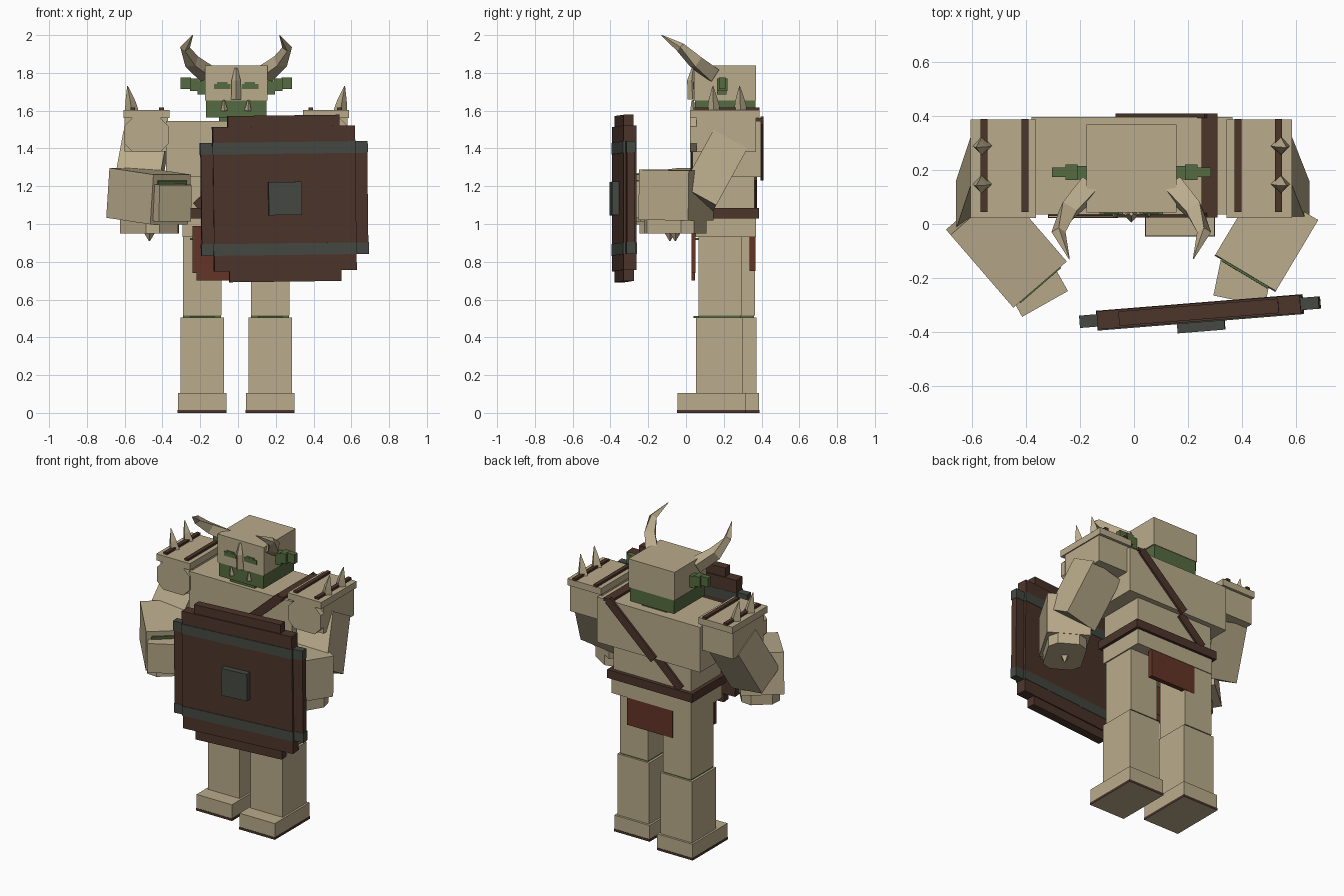
import bpy, bmesh, math
from mathutils import Vector, Matrix, Euler

if "Cube" in bpy.data.objects:
    bpy.data.objects.remove(bpy.data.objects["Cube"])


def material(name, rgb):
    m = bpy.data.materials.new(name)
    m.diffuse_color = (*rgb, 1)
    m.use_nodes = True
    m.node_tree.nodes["Principled BSDF"].inputs["Base Color"].default_value = m.diffuse_color
    return m


BONE = material("bone tan", (0.49, 0.41, 0.26))
GREEN = material("green skin", (0.09, 0.145, 0.05))
WOOD = material("dark brown", (0.072, 0.035, 0.023))
IRON = material("dark iron", (0.06, 0.067, 0.055))
CLOTH = material("red brown cloth", (0.125, 0.034, 0.02))


def finish(name, bm, mat, matrix=None):
    bmesh.ops.recalc_face_normals(bm, faces=bm.faces)
    me = bpy.data.meshes.new(name)
    bm.to_mesh(me)
    bm.free()
    ob = bpy.data.objects.new(name, me)
    me.materials.append(mat)
    if matrix:
        ob.matrix_world = matrix
    bpy.context.collection.objects.link(ob)
    return ob


def box(name, x, y, z, mat, matrix=None):
    """Box between the given (low, high) ranges."""
    bm = bmesh.new()
    bmesh.ops.create_cube(bm, size=1)
    for v in bm.verts:
        v.co = [(r[0] + r[1]) / 2 + c * (r[1] - r[0]) for c, r in zip(v.co, (x, y, z))]
    return finish(name, bm, mat, matrix)


def beam(name, p0, p1, width, height, mat, side=None):
    """Box running from p0 to p1; width is measured along the side direction."""
    p0, p1 = Vector(p0), Vector(p1)
    d = (p1 - p0).normalized()
    s = Vector(side) if side else d.cross((0, 0, 1))
    s = (s - d * s.dot(d)).normalized()
    n = s.cross(d)
    rot = Matrix((s, d, n)).transposed().to_4x4()
    m = Matrix.Translation((p0 + p1) / 2) @ rot
    h = (p1 - p0).length / 2
    return box(name, (-width / 2, width / 2), (-h, h), (-height / 2, height / 2), mat, m)


def loft(name, path, radii, mat, sides=4):
    """Tapered tube through the path points."""
    bm = bmesh.new()
    pts = [Vector(p) for p in path]
    rings = []
    for i, (p, r) in enumerate(zip(pts, radii)):
        d = (pts[min(i + 1, len(pts) - 1)] - pts[max(i - 1, 0)]).normalized()
        s = d.cross((0, 1, 0)).normalized()
        t = s.cross(d)
        rings.append([bm.verts.new(p + r * (s * math.cos(a) + t * math.sin(a)))
                      for a in (2 * math.pi * k / sides for k in range(sides))])
    for a, b in zip(rings, rings[1:]):
        for k in range(sides):
            bm.faces.new((a[k], a[(k + 1) % sides], b[(k + 1) % sides], b[k]))
    bm.faces.new(rings[0])
    bm.faces.new(rings[-1])
    return finish(name, bm, mat)


def cut_plate(name, hx, hy, hz, cut, mat, matrix):
    """Plate with clipped corners, thick along local y."""
    prof = [(hx, hz - cut), (hx - cut, hz), (cut - hx, hz), (-hx, hz - cut),
            (-hx, cut - hz), (cut - hx, -hz), (hx - cut, -hz), (hx, cut - hz)]
    bm = bmesh.new()
    a, b = [[bm.verts.new((x, y, z)) for x, z in prof] for y in (-hy, hy)]
    bm.faces.new(a)
    bm.faces.new(b)
    for k in range(8):
        bm.faces.new((a[k], a[(k + 1) % 8], b[(k + 1) % 8], b[k]))
    return finish(name, bm, mat, matrix)


# Legs, the left one set a little forward
for side, cx, dy in (("right", -0.19, 0.07), ("left", 0.17, 0.0)):
    sole = box(side + "_sole", (cx - .13, cx + .13), (-.047 + dy, .318 + dy), (0, .015), WOOD)
    sole.data.materials.append(BONE)
    for f in sole.data.polygons:
        f.material_index = int(f.normal.z < -0.5)
    box(side + "_foot", (cx - .128, cx + .128), (-.045 + dy, .316 + dy), (.015, .105), BONE)
    box(side + "_shin", (cx - .115, cx + .115), (.053 + dy, .302 + dy), (.105, .505), BONE)
    box(side + "_thigh", (cx - .102, cx + .102), (.065 + dy, .295 + dy), (.515, .93), BONE)
    box(side + "_knee", (cx - .1, cx + .1), (.065 + dy, .29 + dy), (.50, .52), GREEN)
    for n, z, h in (("ankle", .11, .055), ("knee", .507, .116), ("hip", .92, .105)):
        box(f"{side}_{n}_skin", (cx - .065, cx + .065), (.175 + dy - h - .02, .175 + dy + .1),
            (z - .005, z + .005), GREEN)

# Torso, belt and cloths
box("pelvis", (-.295, .28), (.05, .37), (.93, 1.03), BONE)
box("belt", (-.315, .30), (.03, .387), (1.03, 1.085), WOOD)
box("belly", (-.29, .272), (.05, .362), (1.085, 1.26), BONE)
box("chest", (-.38, .365), (.035, .397), (1.25, 1.545), BONE)
box("neck", (-.10, .08), (.06, .34), (1.54, 1.58), GREEN)
box("front_cloth", (-.24, .22), (.028, .05), (.74, .99), CLOTH)
box("front_cloth_hem", (-.22, .20), (.03, .048), (.70, .74), CLOTH)
box("back_cloth", (-.16, .17), (.337, .367), (.75, .94), CLOTH)

# Diagonal strap, hugging the chest and belly on both sides
up, mid, low = (.28, 1.55), (-.05, 1.25), (-.22, 1.09)
for n, yc, yb in (("front", .033, .046), ("back", .402, .367)):
    beam(f"{n}_chest_strap", (up[0], yc, up[1]), (mid[0], yc, mid[1]), .016, .055, WOOD, (0, 1, 0))
    beam(f"{n}_belly_strap", (mid[0], yb, mid[1]), (low[0], yb, low[1]), .016, .055, WOOD, (0, 1, 0))
box("shoulder_strap", (.25, .31), (.025, .41), (1.54, 1.56), WOOD)

# Head and helmet
box("jaw", (-.17, .15), (.047, .367), (1.565, 1.66), GREEN)
box("helmet", (-.176, .157), (.042, .37), (1.655, 1.84), BONE)
HX = -.01
loft("nose_guard", [(HX, .035, 1.66), (HX, .03, 1.76), (HX, .038, 1.825)], (.026, .024, .008), BONE)
for s, n in ((-1, "right"), (1, "left")):
    def span(a, b):
        return tuple(sorted((HX + s * a, HX + s * b)))
    box(n + "_eye", span(.03, .118), (.036, .05), (1.715, 1.742), GREEN)
    box(n + "_brow", span(.045, .10), (.037, .05), (1.742, 1.752), GREEN)
    loft(n + "_tusk", [(HX + s * .062, .04, 1.60), (HX + s * .066, .035, 1.655)], (.018, .006), BONE)
    box(n + "_ear_base", span(.16, .205), (.165, .215), (1.685, 1.76), GREEN)
    box(n + "_ear", span(.20, .245), (.163, .22), (1.705, 1.77), GREEN)
    box(n + "_ear_tip", span(.24, .295), (.175, .21), (1.715, 1.775), GREEN)
    loft(n + "_horn", [(HX + s * .155, .135, 1.795), (HX + s * .235, .05, 1.86),
                       (HX + s * .27, -.03, 1.935), (HX + s * .23, -.13, 2.0)],
         (.052, .043, .026, .002), BONE)

# Shoulder armour with straps and spikes
for s, n in ((-1, "right"), (1, "left")):
    cx = -.01 + s * .475
    box(n + "_shoulder", (cx - .115, cx + .115), (.055, .37), (1.385, 1.565), BONE)
    cut_plate(n + "_shoulder_front", .118, .018, .09, .045, BONE,
              Matrix.Translation((cx, .04, 1.472)))
    box(n + "_shoulder_pad", (cx - .122, cx + .122), (.022, .388), (1.56, 1.603), BONE)
    for k, dx in enumerate((-.08, .072)):
        x = cx + s * (.072 if k else -.08)
        box(f"{n}_pad_strap_{k}", (x - .013, x + .013), (.045, .39), (1.60, 1.617), WOOD)
    x = cx + s * .078
    for k, y in enumerate((.148, .29)):
        loft(f"{n}_spike_{k}", [(x, y, 1.60), (x + s * .008, y - .004, 1.655), (x + s * .022, y - .006, 1.73)],
             (.036, .025, .002), BONE)

# Arms
ARMS = {
    "right": ((-.49, .225, 1.43), (-.545, .06, 1.13), (-.59, .055, 1.165), (-.357, -.215, 1.13),
              (-.39, -.19, 1.115), (-.332, -.293, 1.11)),
    "left": ((.47, .225, 1.43), (.535, .06, 1.13), (.57, .08, 1.15), (.413, -.183, 1.155),
             (.42, -.14, 1.13), (.39, -.285, 1.13)),
}
for n, (a0, a1, f0, f1, h0, h1) in ARMS.items():
    beam(n + "_upper_arm", a0, a1, .235, .205, BONE, (1, 0, 0))
    beam(n + "_forearm", f0, f1, .262, .265, BONE)
    f0, f1 = Vector(f0), Vector(f1)
    d = (f1 - f0).normalized()
    beam(n + "_wrist", f1 - d * .02, f1 + d * .008, .20, .20, GREEN)
    beam(n + "_fist", h0, h1, .195, .195, BONE)
    # Guard under the forearm
    c = f0.lerp(f1, .52)
    rot = Matrix.Rotation(math.atan2(d.y, d.x), 4, 'Z') @ Matrix.Rotation(math.pi / 2, 4, 'X')
    cut_plate(n + "_arm_guard", .155, .035, .115, .05, BONE,
              Matrix.Translation((c.x, c.y, .985)) @ rot)
    loft(n + "_arm_guard_stud", [(c.x, c.y, .955), (c.x, c.y, .91)], (.03, .003), BONE)

# Shield, turned slightly
M = (Matrix.Translation((.245, -.327, 1.135))
     @ Euler((0, math.radians(-.7), math.radians(4.6))).to_matrix().to_4x4())
box("shield_board", (-.378, .378), (-.034, .034), (-.382, .382), WOOD, M)
box("shield_tall_board", (-.297, .297), (-.027, .027), (-.44, .44), WOOD, M)
box("shield_wide_board", (-.442, .442), (-.02, .02), (-.296, .296), WOOD, M)
box("shield_boss", (-.088, .088), (-.072, -.03), (-.088, .088), IRON, M)
for n, z in (("upper", .268), ("lower", -.268)):
    box(n + "_shield_band", (-.381, .381), (-.038, .036), (z - .031, z + .031), IRON, M)
    box(n + "_shield_band_ends", (-.445, .445), (-.023, .023), (z - .031, z + .031), IRON, M)
